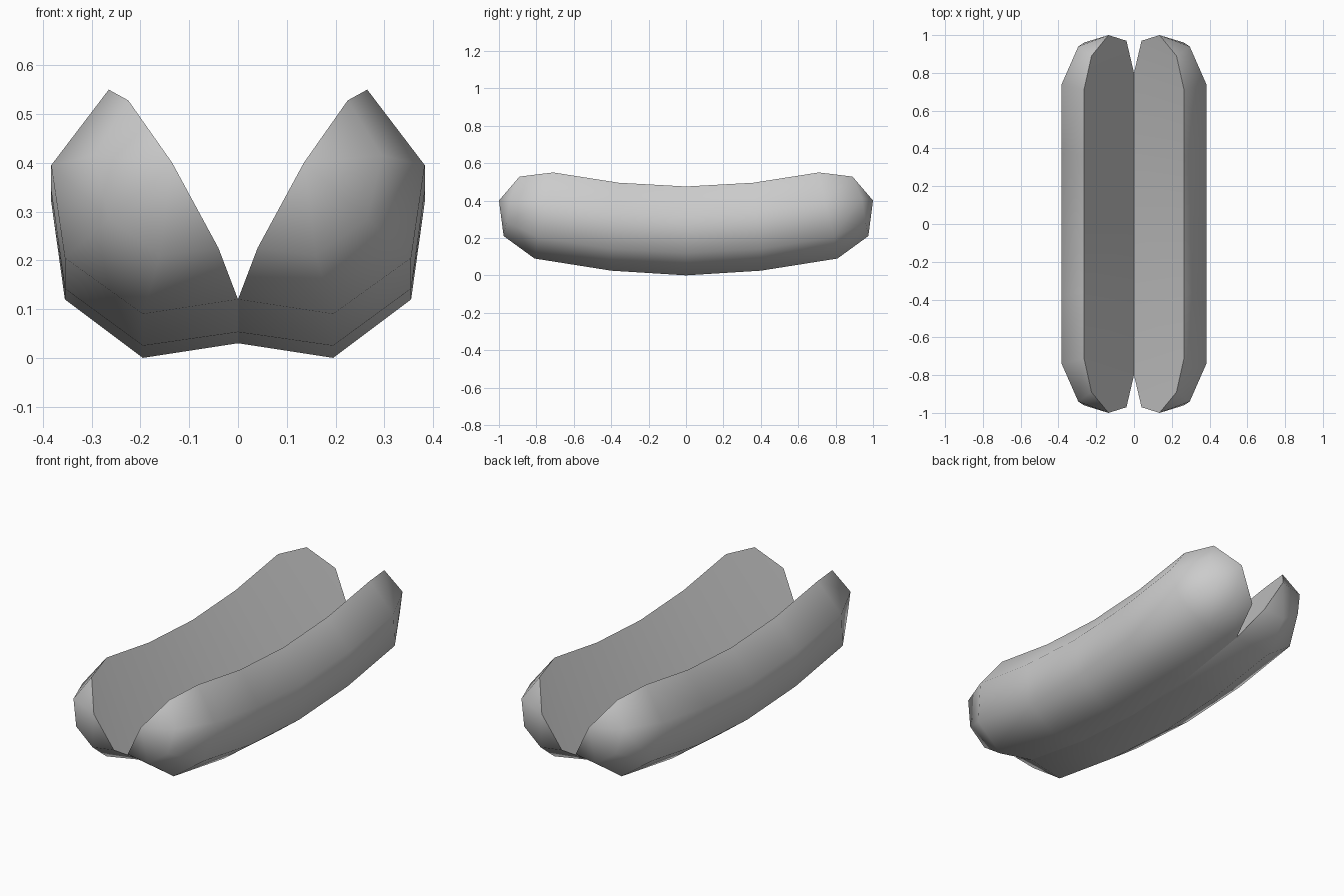
import bpy, bmesh, math

if "Cube" in bpy.data.objects:
    bpy.data.objects.remove(bpy.data.objects["Cube"])

# Half cross-sections from the middle to one end: hinge, bottom, lower side, upper side, top lip
mid = [(0, 0, 0.03), (0.195, 0, 0), (0.355, 0, 0.12), (0.383, 0, 0.32), (0.265, 0, 0.475)]
quarter = [(0, 0.40, 0.053), (0.195, 0.40, 0.025), (0.355, 0.40, 0.142),
           (0.383, 0.375, 0.342), (0.265, 0.36, 0.495)]
shoulder = [(0, 0.80, 0.12), (0.195, 0.81, 0.09), (0.355, 0.79, 0.205),
            (0.383, 0.74, 0.395), (0.265, 0.71, 0.55)]
end = [(0.04, 0.97, 0.225), (0.16, 0.975, 0.21), (0.265, 0.96, 0.285),
       (0.295, 0.94, 0.415), (0.225, 0.89, 0.528)]
tip = (0.135, 1.0, 0.40)


def flip(p):
    return (p[0], -p[1], p[2])


# One bun half: bridge the sections and close each end with a fan
bm = bmesh.new()
half = [end, shoulder, quarter]
sections = [[flip(p) for p in s] for s in half] + [mid] + half[::-1]
rings = [[bm.verts.new(p) for p in s] for s in sections]
n = len(mid)
for a, b in zip(rings, rings[1:]):
    for i in range(n):
        j = (i + 1) % n
        bm.faces.new((a[i], a[j], b[j], b[i]))
for ring, point in ((rings[0], flip(tip)), (rings[-1], tip)):
    v = bm.verts.new(point)
    for i in range(n):
        bm.faces.new((ring[i], ring[(i + 1) % n], v))
bmesh.ops.recalc_face_normals(bm, faces=bm.faces)

mesh = bpy.data.meshes.new("split_bun")
bm.to_mesh(mesh)
bm.free()
bun = bpy.data.objects.new("split_bun", mesh)
bpy.context.collection.objects.link(bun)

# Rounded crust with a crisp cut face
bpy.context.view_layer.objects.active = bun
bun.select_set(True)
bpy.ops.object.shade_smooth_by_angle(angle=math.radians(60))

# Second half
mirror = bun.modifiers.new("other_half", 'MIRROR')
mirror.use_axis = (True, False, False)
mirror.use_mirror_merge = False
